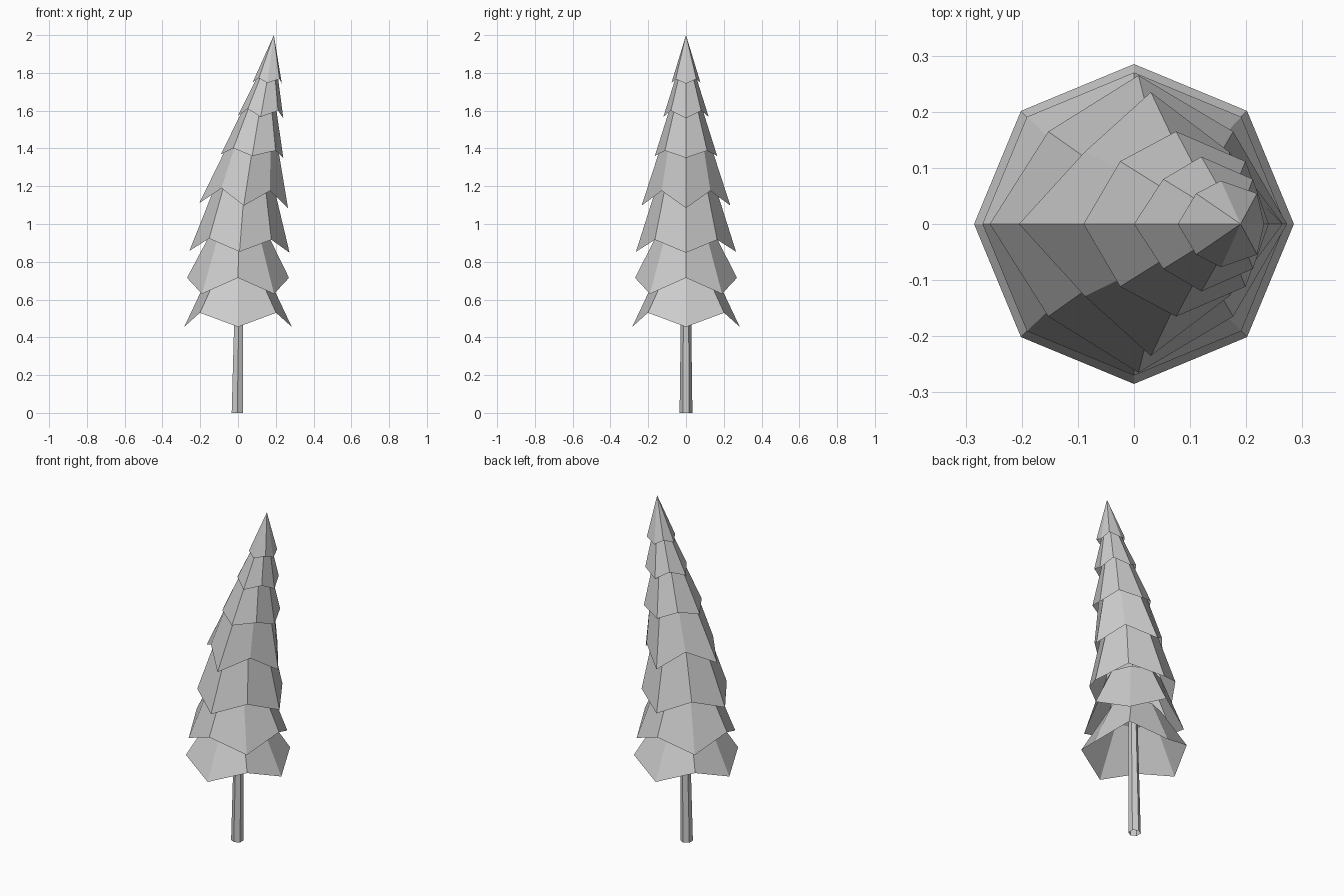
import bpy
import bmesh
from math import cos, sin, pi

old = bpy.data.objects.get("Cube")
if old:
    bpy.data.objects.remove(old)

# One pale grey for the whole tree
grey = bpy.data.materials.new("pale_grey")
grey.use_nodes = True
grey.diffuse_color = (0.6, 0.6, 0.6, 1)
grey.node_tree.nodes["Principled BSDF"].inputs["Base Color"].default_value = (0.6, 0.6, 0.6, 1)


def ring(bm, sides, cx, points, tilt=0, turn=0):
    """Ring cycling through (radius, height) points, tipped down towards +x."""
    verts = []
    for i in range(sides):
        k = i % len(points)
        radius, z = points[k]
        a = turn + 2 * pi * i / sides
        x, y = radius * cos(a), radius * sin(a)
        # The raised notches between branch tips follow the lean
        verts.append(bm.verts.new((cx + x + k * 0.2 * tilt, y, z - tilt * x)))
    return verts


def bridge(bm, low, high):
    n = len(low)
    for i in range(n):
        j = (i + 1) % n
        bm.faces.new((low[i], low[j], high[j], high[i]))


def fan(bm, loop, tip):
    v = bm.verts.new(tip)
    for i in range(len(loop)):
        bm.faces.new((loop[i], loop[(i + 1) % len(loop)], v))


def finish(bm, name):
    mesh = bpy.data.meshes.new(name)
    bm.to_mesh(mesh)
    bm.free()
    mesh.materials.append(grey)
    obj = bpy.data.objects.new(name, mesh)
    bpy.context.collection.objects.link(obj)


# Branch tiers: rim centre, (radius, height) on the axes and on the diagonals,
# neck centre, neck (radius, height), tilt
tiers = [
    (0.0, (0.285, 0.455), (0.285, 0.53), 0.0, (0.15, 0.74), 0),
    (0.0, (0.27, 0.715), (0.27, 0.63), 0.005, (0.15, 0.95), 0),
    (0.008, (0.265, 0.853), (0.233, 0.92), 0.035, (0.155, 1.20), 0.02),
    (0.03, (0.235, 1.097), (0.182, 1.183), 0.08, (0.13, 1.42), 0.055),
    (0.075, (0.165, 1.36), (0.158, 1.395), 0.12, (0.08, 1.63), 0.06),
    (0.12, (0.12, 1.567), (0.113, 1.605), 0.16, (0.05, 1.79), 0.06),
]
for n, (cx, tip, notch, nx, neck_point, tilt) in enumerate(tiers):
    bm = bmesh.new()
    rim = ring(bm, 8, cx, (tip, notch), tilt)
    neck = ring(bm, 8, nx, (neck_point,), tilt)
    bridge(bm, rim, neck)
    fan(bm, neck, (nx + 0.01, 0, neck_point[1] + 0.08))
    finish(bm, f"branch_tier_{n + 1}")

# Pointed top tier
bm = bmesh.new()
fan(bm, ring(bm, 8, 0.155, ((0.077, 1.747), (0.077, 1.77)), 0.05), (0.19, 0, 2.0))
finish(bm, "treetop")

# Six-sided tapered trunk, open at the foot
bm = bmesh.new()
base = ring(bm, 6, -0.004, ((0.034, 0),), turn=pi / 6)
head = ring(bm, 6, 0.008, ((0.024, 0.76),), turn=pi / 6)
bridge(bm, base, head)
bm.faces.new(head)
finish(bm, "trunk")
